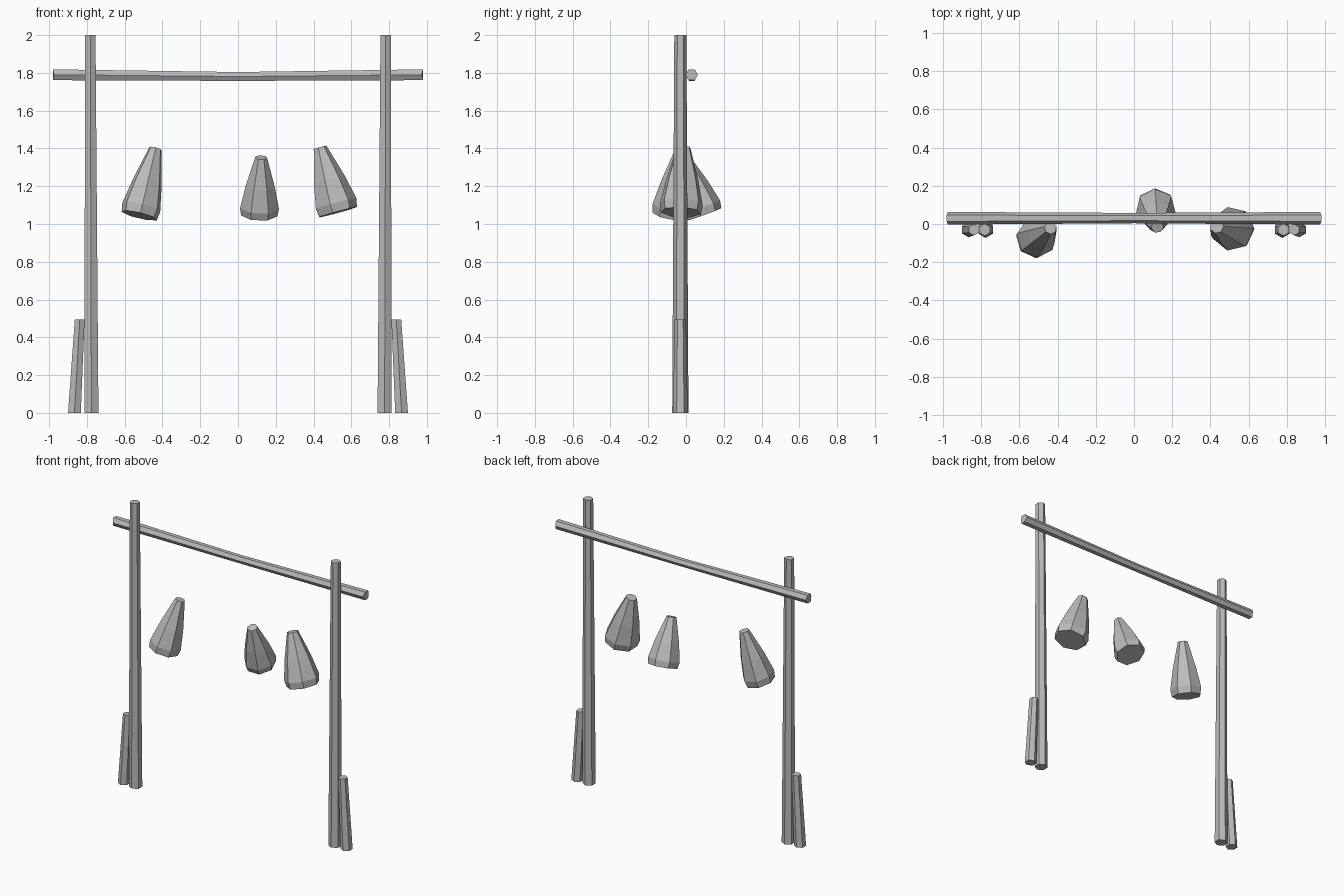
import bpy
import math
from mathutils import Vector

cube = bpy.data.objects.get("Cube")
if cube:
    bpy.data.objects.remove(cube, do_unlink=True)

grey = bpy.data.materials.new("plain_grey")
grey.use_nodes = True
colour = (0.5, 0.5, 0.5, 1)
grey.diffuse_color = colour
grey.node_tree.nodes["Principled BSDF"].inputs["Base Color"].default_value = colour


def loft(name, rings, axis, sides, phase):
    """Join rings of (centre, radius), all facing along axis, and cap both ends."""
    turn = Vector((0, 0, 1)).rotation_difference(Vector(axis).normalized())
    verts, faces = [], []
    for centre, radius in rings:
        for i in range(sides):
            a = math.radians(phase) + math.tau * i / sides
            offset = Vector((radius * math.cos(a), radius * math.sin(a), 0))
            verts.append(Vector(centre) + turn @ offset)
    for k in range(len(rings) - 1):
        for i in range(sides):
            j = (i + 1) % sides
            low, high = k * sides, (k + 1) * sides
            faces.append((low + i, low + j, high + j, high + i))
    faces.append(tuple(reversed(range(sides))))
    faces.append(tuple(range(len(verts) - sides, len(verts))))
    mesh = bpy.data.meshes.new(name)
    mesh.from_pydata(verts, [], faces)
    mesh.materials.append(grey)
    obj = bpy.data.objects.new(name, mesh)
    bpy.context.collection.objects.link(obj)
    return obj


# Tall posts, each with a short leaning stake on its outer side
up = (0, 0, 1)
for side, s in (("right", -1), ("left", 1)):
    loft(side + "_post",
         [((s * 0.776, -0.03, 0), 0.043), ((s * 0.782, -0.03, 2), 0.032)],
         up, 6, 90)
    loft(side + "_stake",
         [((s * 0.866, -0.03, 0), 0.039), ((s * 0.838, -0.03, 0.495), 0.03)],
         up, 6, 90)

# Crossbeam, slightly thinner and lower at the middle, ends cut at a slant
beam = loft("crossbeam",
            [((-0.973, 0.03, 1.79), 0.033), ((0, 0.031, 1.781), 0.027),
             ((0.973, 0.03, 1.79), 0.033)],
            (1, 0, 0), 6, 90)
for v in beam.data.vertices:
    if abs(v.co.x) > 0.9:
        v.co.x += math.copysign((v.co.z - 1.79) * 0.25, v.co.x)

# Hanging bells: (share of length from the top, radius)
profile = [(1, 0.1), (0.87, 0.108), (0.5, 0.082), (0, 0.034)]


def bell(name, top, bottom, scale, phase):
    top, bottom = Vector(top), Vector(bottom)
    rings = [(top.lerp(bottom, t), r * scale) for t, r in profile]
    loft(name, rings, top - bottom, 7, phase)


bell("right_bell", (-0.437, -0.02, 1.4), (-0.522, -0.08, 1.045), 0.98, 15)
bell("middle_bell", (0.122, -0.015, 1.352), (0.112, 0.095, 1.05), 0.98, 40)
bell("left_bell", (0.433, -0.012, 1.405), (0.526, -0.027, 1.062), 1.08, 0)
